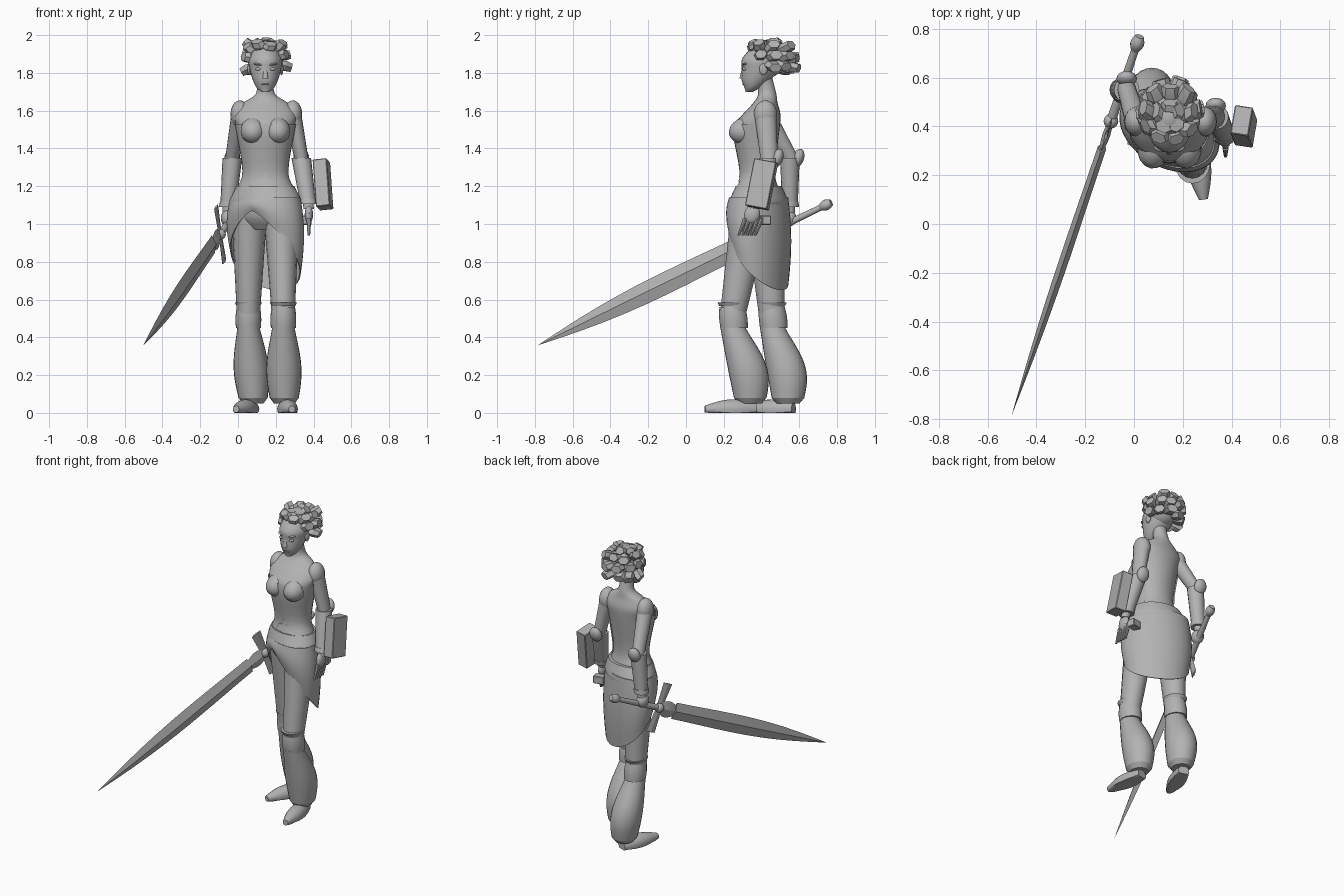
import bpy, bmesh, random
from math import sin, cos, pi, radians
from mathutils import Vector, Matrix, Euler

random.seed(4)
default_cube = bpy.data.objects.get("Cube")
if default_cube:
    bpy.data.objects.remove(default_cube, do_unlink=True)

grey = bpy.data.materials.new("plain_grey")
grey.use_nodes = True
tone = (.45, .45, .45, 1)
grey.diffuse_color = tone
grey.node_tree.nodes["Principled BSDF"].inputs["Base Color"].default_value = tone

X, Y, Z = Matrix.Identity(3)
MIDDLE = .145


def finish(name, bm, sharp=40):
    """Turn a bmesh into a smooth object with hard edges above the angle."""
    bmesh.ops.recalc_face_normals(bm, faces=bm.faces)
    for face in bm.faces:
        face.smooth = True
    for edge in bm.edges:
        edge.smooth = len(edge.link_faces) == 2 and edge.calc_face_angle(0) < radians(sharp)
    mesh = bpy.data.meshes.new(name)
    bm.to_mesh(mesh)
    bm.free()
    mesh.materials.append(grey)
    obj = bpy.data.objects.new(name, mesh)
    bpy.context.collection.objects.link(obj)
    return obj


def loft(name, rings, sides, sharp=40, keep=None):
    """Skin elliptical rings, each a centre and two scaled axes; nothing sinks below ground."""
    bm = bmesh.new()
    loops = []
    for centre, u, v in rings:
        loop = []
        for k in range(sides):
            angle = 2 * pi * k / sides
            point = centre + u * cos(angle) + v * sin(angle)
            point.z = max(point.z, 0)
            loop.append(bm.verts.new(point))
        loops.append(loop)
    for low, high in zip(loops, loops[1:]):
        for k in range(sides):
            bm.faces.new((low[k], low[k - 1], high[k - 1], high[k]))
    if keep:
        dropped = [f for f in bm.faces if not keep(f.calc_center_median())]
        bmesh.ops.delete(bm, geom=dropped, context="FACES")
    else:
        bm.faces.new(loops[0])
        bm.faces.new(loops[-1])
    return finish(name, bm, sharp)


def limb(name, start, end, r_start, r_end, bulge=0, bow=0, depth=1,
         sides=16, u=X, v=Y, skew=1, steps=10, sharp=40):
    """Tapered tube that may swell in the middle and bow backwards."""
    rings = []
    for i in range(steps + 1):
        t = i / steps
        arch = sin(pi * t ** skew)
        radius = r_start + (r_end - r_start) * t + bulge * arch
        rings.append((start.lerp(end, t) + Y * bow * arch, u * radius, v * radius * depth))
    return loft(name, rings, sides, sharp)


def twist(z):
    """The hips are turned against the chest; the turn fades out at the waist."""
    return Matrix.Rotation(radians(-30) * min(1, max(0, (1.3 - z) / .2)), 3, "Z")


def body(name, rows, pad=0, keep=None, steps=4):
    """Upright form from rows of height, y, half width and half depth, on a smooth spline."""
    rings = []
    last = len(rows) - 1
    for i in range(last):
        around = [Vector(rows[max(0, min(last, i + k))]) for k in (-1, 0, 1, 2)]
        before, a, b, after = around
        for s in range(steps + (i == last - 1)):
            t = s / steps
            ease = t * t * (3 - 2 * t)
            out, into = (b - before) / 2, (after - a) / 2
            z, y, w, d = a.lerp(b, ease) + out * t * (1 - t) ** 2 - into * t * t * (1 - t)
            turn = twist(z)
            rings.append((Vector((MIDDLE, y, z)), turn @ X * (w + pad), turn @ Y * (d + pad)))
    return loft(name, rings, 28, keep=keep)


def ball(name, at, size, rot=(0, 0, 0)):
    bm = bmesh.new()
    place = Matrix.LocRotScale(Vector(at), Euler(rot), Vector(size))
    bmesh.ops.create_uvsphere(bm, u_segments=16, v_segments=10, radius=1, matrix=place)
    return finish(name, bm)


def box(name, at, size, rot):
    bm = bmesh.new()
    place = Matrix.LocRotScale(Vector(at), Euler(rot), Vector(size))
    bmesh.ops.create_cube(bm, size=1, matrix=place)
    bmesh.ops.bevel(bm, geom=bm.edges[:], offset=.004, segments=1, affect="EDGES")
    return finish(name, bm, sharp=20)


# Torso, bodice and belt
torso = [(.97, .39, .1, .08), (1.05, .39, .19, .13), (1.18, .38, .15, .11),
         (1.28, .38, .115, .09), (1.5, .375, .15, .12), (1.58, .4, .165, .1),
         (1.64, .42, .12, .065), (1.69, .43, .05, .048), (1.78, .41, .045, .045)]
body("torso", torso)
body("bodice", torso, pad=.007,
     keep=lambda p: p.y < .42 and 1.27 - abs(p.x - MIDDLE) < p.z < 1.52)
for side in (-1, 1):
    ball("bodice_cup", (MIDDLE + side * .062, .315, 1.495), (.07, .09, .07), (.25, 0, side * .15))
body("belt", [(1.09, .385, .19, .135), (1.12, .385, .2, .145), (1.2, .385, .155, .12)])

# Open wrap skirt, short in front and long behind
bm = bmesh.new()
rows, columns, top = 6, 40, 1.14
grid = []
for k in range(columns + 1):
    angle = 2 * pi * k / columns
    drop = .07 + .42 * sin(angle / 2) ** 1.3
    line = []
    for r in range(rows + 1):
        t = r / rows
        swell = 1 + sin(pi * t) / 10
        rim = twist(1) @ Vector((-.2 * sin(angle), -.14 * cos(angle), 0)) * swell
        line.append(bm.verts.new(rim + Vector((MIDDLE, .385, top - drop * t))))
    grid.append(line)
for one, two in zip(grid, grid[1:]):
    for r in range(rows):
        bm.faces.new((one[r], two[r], two[r + 1], one[r + 1]))
cloth = finish("wrap_skirt", bm).modifiers.new("cloth", "SOLIDIFY")
cloth.thickness = .006
box("hip_pouch", (.35, .42, 1.02), (.07, .05, .05), (0, 0, .2))

# Joints of each side: the left leg steps forward, the right arm is drawn back
joints = {
    "left": dict(shoulder=(.29, .42, 1.58), elbow=(.335, .44, 1.35), wrist=(.375, .36, 1.08),
                 hip=(.23, .34, 1.04), knee=(.24, .245, .5), ankle=(.245, .34, .05), toe=(.285, .1, .02)),
    "right": dict(shoulder=(.01, .42, 1.58), elbow=(-.03, .55, 1.35), wrist=(-.055, .55, 1.06),
                  hip=(.06, .42, 1.04), knee=(.055, .455, .5), ankle=(.08, .54, .05), toe=(-.01, .32, .02)),
}
for side, points in joints.items():
    at = {joint: Vector(place) for joint, place in points.items()}
    shoulder, elbow, wrist = at["shoulder"], at["elbow"], at["wrist"]
    hip, knee, ankle, toe = at["hip"], at["knee"], at["ankle"], at["toe"]

    # Thigh, knee cuff with rim, baggy trouser and foot
    limb(side + "_thigh", hip, knee, .093, .06, depth=1.12)
    limb(side + "_knee_cuff", knee - Z * .05 + Y * .01, knee + Z * .06, .066, .062, bulge=.004, depth=1.1)
    limb(side + "_knee_rim", knee + Z * .065, knee + Z * .085, .062, .072, depth=1.1, steps=1)
    limb(side + "_trouser", knee - Z * .04, ankle + Z * .03, .058, .077, bulge=.024, bow=.025,
         depth=1.12, skew=1.2, sides=24)
    limb(side + "_trouser_hem", ankle, ankle + Z * .03, .055, .077, depth=1.12, sides=24, steps=1)
    heel = ankle + Y * .03 - Z * .03
    across = (toe - heel).cross(Z).normalized()
    limb(side + "_foot", heel, toe, .035, .018, bulge=.025, u=across, v=Z)

    # Shoulder, arm, bracer and elbow guard
    ball(side + "_shoulder", shoulder, (.05, .062, .075))
    limb(side + "_upper_arm", shoulder, elbow, .046, .037, depth=1.25)
    limb(side + "_forearm", elbow, wrist, .04, .027)
    limb(side + "_bracer", elbow, elbow.lerp(wrist, .85), .052, .042)
    limb(side + "_bracer_rim", elbow.lerp(wrist, .8), elbow.lerp(wrist, .9), .046, .048, steps=1)
    ball(side + "_elbow_guard", elbow + Y * .045, (.042, .03, .05), (-.3, 0, 0))

    # Hand: open on the left, closed round the hilt on the right
    palm = wrist - Y * .01 - Z * .03
    if side == "right":
        ball("right_fist", palm, (.036, .045, .045))
        continue
    ball("left_palm", palm, (.022, .042, .05), (-.25, 0, 0))
    for i in range(-1, 4):
        root = palm + Y * (.03 - .022 * i) - Z * .02
        limb("left_finger", root, root - Y * .035 - Z * .09, .013, .007, sides=8)
box("arm_shield", (.45, .4, 1.21), (.075, .12, .255), (-.18, -.1, -.15))

# Sword along one axis, pommel to tip
pommel, tip = Vector((.02, .76, 1.11)), Vector((-.5, -.78, .36))
axis = (tip - pommel).normalized()
flat = axis.cross(Z).normalized()
wide = flat.cross(axis)
neck, shoulder = pommel.lerp(tip, .22), pommel.lerp(tip, .29)
blade_form = dict(u=wide, v=flat, sides=4, sharp=15)
limb("pommel", pommel - axis * .01, pommel + axis * .06, .018, .015, bulge=.012, u=wide, v=flat)
limb("hilt", pommel, neck, .015, .02, u=wide, v=flat)
ball("sword_collar", neck, (.03, .03, .03))
limb("blade_lug", neck, shoulder, .03, .035, bulge=.02, depth=.3, **blade_form)
limb("blade", shoulder, tip, .053, .001, bulge=.03, depth=.34, skew=1.2, **blade_form)
for side in (-1, 1):
    limb("guard_plate", neck + wide * side * .02, neck + wide * side * .16, .025, .035,
         u=axis, v=flat, depth=.2, sides=4, sharp=15)

# Head and face
body("head", [(1.7, .335, .02, .02), (1.72, .35, .045, .04), (1.76, .37, .066, .075),
              (1.82, .395, .083, .1), (1.88, .41, .088, .11), (1.96, .42, .04, .045)])
face = Vector((MIDDLE, .31, 1.82))
limb("nose", face - Z * .05 - Y * .012, face + Z * .03, .016, .008, sides=10)
for drop in (.07, .08):
    ball("lip", face - Z * drop, (.024, .012, .006))
for side in (-1, 1):
    ball("eye", face + X * side * .036, (.017, .012, .009))
    ball("brow", face + X * side * .038 + Z * .025, (.026, .014, .006), (0, -side * .15, side * .3))
    ball("ear", face + X * side * .085 + Y * .1, (.01, .022, .032))

# Hair cap with chunky locks swept back
crown = Vector((MIDDLE, .43, 1.87))
ball("hair_cap", crown + Y * .01 + Z * .01, (.096, .105, .098))
for lift, count, spread in ((70, 5, 150), (38, 9, 160), (8, 8, 115), (-24, 6, 85)):
    for i in range(count):
        around = radians(spread * (2 * i / (count - 1) - 1) + random.uniform(-6, 6))
        rise = radians(lift + random.uniform(-7, 7))
        out = Vector((sin(around) * cos(rise), cos(around) * cos(rise), sin(rise)))
        root = crown + out * .075 + Y * out.y * .01
        end = root + out * random.uniform(.05, .075) + Y * .025
        end.z = min(end.z, 1.97)
        across = Vector((-cos(around), sin(around), 0))
        normal = (end - root).cross(across).normalized()
        limb("hair_lock", root, end, .028, .034, bulge=.01, depth=.75, sides=6,
             u=across, v=normal, steps=2, sharp=20)
